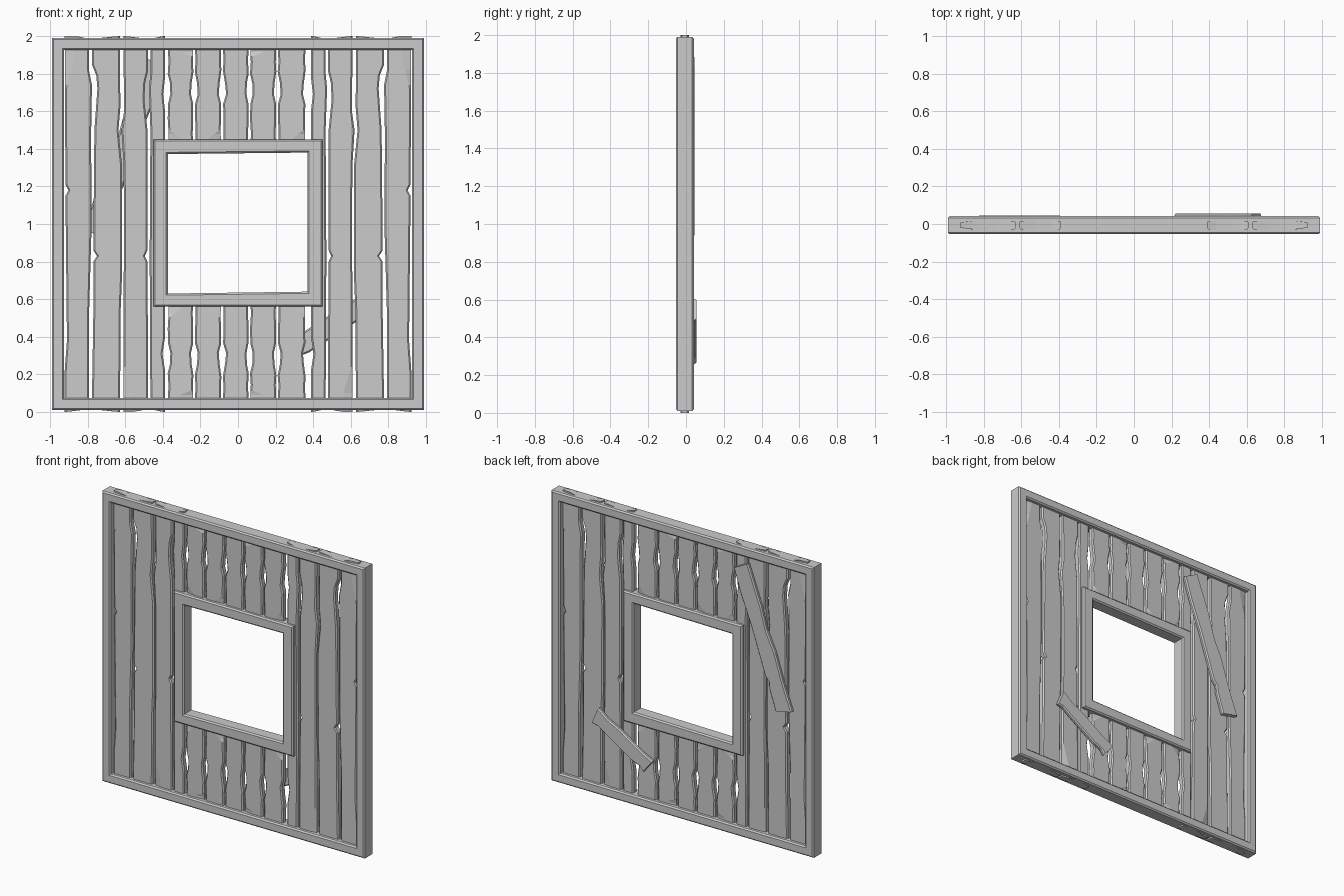
import bpy, bmesh, math
from mathutils import Matrix, Vector

if "Cube" in bpy.data.objects:
    bpy.data.objects.remove(bpy.data.objects["Cube"])


def interp(pts, z):
    for (z0, x0), (z1, x1) in zip(pts, pts[1:]):
        if z0 <= z <= z1:
            return x0 + (x1 - x0) * (z - z0) / (z1 - z0)
    return pts[0][1] if z < pts[0][0] else pts[-1][1]


def loft(name, rings, closed=False, matrix=Matrix()):
    bm = bmesh.new()
    loops = [[bm.verts.new(matrix @ Vector(p)) for p in r] for r in rings]
    n = len(loops[0])
    pairs = list(zip(loops, loops[1:] + loops[:1])) if closed else list(zip(loops, loops[1:]))
    for a, b in pairs:
        for i in range(n):
            bm.faces.new((a[i], a[(i + 1) % n], b[(i + 1) % n], b[i]))
    if not closed:
        bm.faces.new(loops[0])
        bm.faces.new(loops[-1])
    bmesh.ops.recalc_face_normals(bm, faces=bm.faces)
    me = bpy.data.meshes.new(name)
    bm.to_mesh(me)
    bm.free()
    ob = bpy.data.objects.new(name, me)
    bpy.context.collection.objects.link(ob)
    return ob


def plank(name, left, right, chip_l=None, chip_r=None, slant=0, t=0.022, bevel=0.008, matrix=Matrix()):
    """Bevelled board whose two long edges are (z, x) polylines."""
    chip_l, chip_r = chip_l or [(0, bevel)], chip_r or [(0, bevel)]
    zs = sorted({z for pts in (left, right, chip_l, chip_r) for z, _ in pts
                 if left[0][0] <= z <= left[-1][0]})
    rings = []
    for k, z in enumerate(zs):
        xl, xr = interp(left, z), interp(right, z)
        il, ir = interp(chip_l, z), interp(chip_r, z)
        e = (k == len(zs) - 1) - (k == 0)
        zl = z - e * max(0, -slant)
        zr = z - e * max(0, slant)
        h = t - 0.008
        rings.append([(xl, -h, zl), (xl + il, -t, zl), (xr - ir, -t, zr), (xr, -h, zr),
                      (xr, h, zr), (xr - ir, t, zr), (xl + il, t, zl), (xl, h, zl)])
    return loft(name, rings, matrix=matrix)


def frame(name, outer, inner, y0, y1, b):
    """Rectangular ring with bevelled edges; corners listed in matching order."""
    rings = []
    for o, i in zip(outer, inner):
        o, i = Vector(o), Vector(i)
        s = Vector((math.copysign(b, o.x), math.copysign(b, o.y - 1)))
        prof = [(o - s, y0), (o, y0 + b), (o, y1 - b), (o - s, y1),
                (i + s, y1), (i, y1 - b), (i, y0 + b), (i + s, y0)]
        rings.append([(p.x, y, p.y) for p, y in prof])
    loft(name, rings, closed=True)


def off(base, pts):
    return [(z, base + d) for z, d in pts]


# Outer frame and slightly crooked window frame
frame("outer_frame", [(-.99, .01), (.99, .01), (.99, 1.99), (-.99, 1.99)],
      [(-.925, .075), (.925, .075), (.925, 1.925), (-.925, 1.925)], -.054, .042, .009)
frame("window_frame", [(-.45, .56), (.45, .56), (.45, 1.45), (-.45, 1.45)],
      [(-.373, .63), (.37, .64), (.37, 1.38), (-.373, 1.372)], -.052, .04, .009)

# Full-height planks on both sides, mirrored
E = [(0, 0), (2, 0)]
SIDE = [
    (off(-.922, [(0, 0), (.22, 0), (.38, .012), (1.15, .004), (1.18, .02), (1.21, .004), (2, 0)]),
     off(-.793, [(0, 0), (.5, 0), (.95, .013), (1.5, .012), (1.74, .016), (1.82, 0), (2, 0)]), .015),
    (off(-.778, [(0, 0), (.5, .008), (.8, .008), (.83, .028), (.86, .008), (1.5, .014),
                 (1.72, .03), (1.79, .024), (1.85, 0), (2, 0)]),
     off(-.628, [(0, 0), (.55, .004), (.7, .01), (1.3, .012), (1.5, -.008), (1.62, .002), (2, 0)]), -.015),
    (off(-.61, [(0, 0), (.6, 0), (.8, .003), (1.3, .002), (1.5, -.01), (1.6, .004), (2, 0)]),
     off(-.478, [(0, 0), (.5, -.002), (.8, -.004), (.83, -.018), (.86, -.004), (1.5, -.004),
                 (1.66, -.02), (1.75, -.016), (1.82, 0), (2, 0)]), .015),
    (off(-.466, [(0, 0), (.83, -.004), (1.5, 0), (1.72, -.008), (1.8, 0), (2, 0)]),
     off(-.388, [(0, 0), (.22, 0), (.31, -.014), (.4, 0), (1.6, 0), (1.69, -.01), (1.78, 0), (2, 0)]), -.015),
]
for side, s in (("left", 1), ("right", -1)):
    m = Matrix.Translation((0, -.006, 0)) @ Matrix.Diagonal((s, 1, 1, 1))
    for n, (l, r, slant) in enumerate(SIDE):
        # splintered dent near one end of the outer planks
        dent = [(0, .008), (1.72, .008), (1.9, .05), (2, .06)] if n == 0 else None
        if n == 2:
            dent = [(0, .05), (.1, .05), (.24, .008), (2, .008)]
        plank(f"{side}_plank_{n + 1}", l, r, chip_l=dent, slant=slant, matrix=m)

# Short planks above and below the window, with chipped corners
GAPS = [-.378, -.234, -.085, .06, .207, .363]
LOW = [(1.4, .07), (1.45, .07), (1.5, .008), (1.95, .008)]
TOP = [(1.4, .008), (1.89, .008), (1.915, .07), (1.95, .07)]
CHIPS = [(LOW, TOP), (None, LOW), (None, None), (TOP, None), (None, LOW)]


def lens(k):
    w = .002 * (k % 3)
    return [(1.4, .005), (1.48, .009), (1.56, .004 + w), (1.64, .006), (1.69, .018 + w),
            (1.75, .016), (1.8 + w * 5, .004), (1.86, .008), (1.95, .005)]


for row, s, dz in (("upper", 1, 0), ("lower", -1, 2.005)):
    m = Matrix.Translation((0, -.006, dz)) @ Matrix.Diagonal((1, 1, s, 1))
    for k in range(5):
        left = [(z, GAPS[k] + d) for z, d in lens(k)]
        right = [(z, GAPS[k + 1] - d * .8) for z, d in lens(k + 1)]
        plank(f"{row}_short_plank_{k + 1}", left, right, *CHIPS[k], matrix=m)


# Two loose boards nailed across the back
def back_board(name, centre, direction, y, left, right, t):
    a = math.atan2(*direction)
    m = Matrix.Translation((centre[0], y, centre[1])) @ Matrix.Rotation(a, 4, 'Y')
    plank(name, left, right, slant=.015, t=t, matrix=m)


back_board("long_back_board", (-.605, 1.405), (.325, .915), .031,
           off(-.064, [(-.49, 0), (-.3, .004), (-.1, -.003), (.05, .012), (.2, 0), (.49, .004)]),
           off(.064, [(-.49, 0), (-.32, -.004), (-.28, -.016), (-.24, 0), (.1, -.006), (.3, .002), (.49, -.003)]), .015)
back_board("short_back_board", (.452, .427), (.422, .255), .04,
           off(-.058, [(-.24, 0), (-.15, .008), (.05, 0), (.15, .008), (.24, -.004)]),
           off(.058, [(-.24, .002), (-.19, -.014), (-.12, -.002), (.1, -.008), (.18, -.012), (.24, .002)]), .015)
